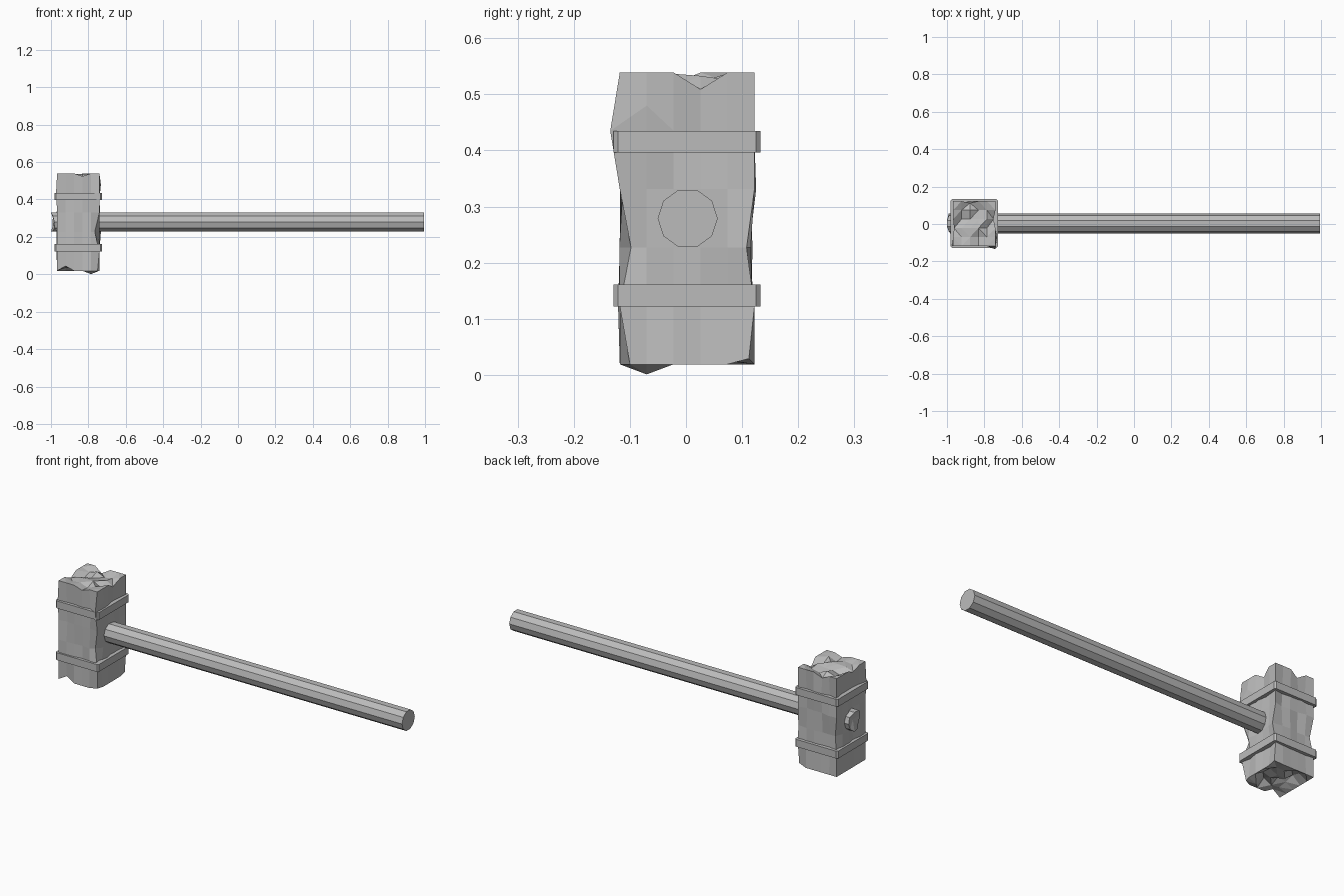
import bpy
import bmesh
import math
import random
from mathutils import Vector

random.seed(7)
if "Cube" in bpy.data.objects:
    bpy.data.objects.remove(bpy.data.objects["Cube"], do_unlink=True)

stone = bpy.data.materials.new("stone_grey")
stone.use_nodes = True
grey = (0.5, 0.5, 0.5, 1)
stone.diffuse_color = grey
stone.node_tree.nodes["Principled BSDF"].inputs["Base Color"].default_value = grey


def finish(name, bm):
    bmesh.ops.recalc_face_normals(bm, faces=bm.faces)
    mesh = bpy.data.meshes.new(name)
    bm.to_mesh(mesh)
    bm.free()
    mesh.materials.append(stone)
    obj = bpy.data.objects.new(name, mesh)
    bpy.context.collection.objects.link(obj)
    return obj


# Rough-hewn head: a 5 x 5 x 5 block with chipped faces and edges
CENTRE = Vector((-0.854, 0.002, 0.279))
HALF = Vector((0.113, 0.12, 0.26))
CHIPS = {  # grid index: offset
    (5, 0, 4): (0.0, -0.017, 0), (5, 0, 2): (-0.025, 0.02, 0),
    (5, 0, 0): (-0.01, 0.018, 0), (5, 5, 2): (0.008, -0.014, 0),
    (5, 5, 0): (0, -0.01, 0.01), (4, 1, 0): (0, 0, -0.018),
    (1, 0, 0): (0, 0.005, 0.025), (5, 1, 4): (0.008, 0, 0.045),
    (5, 3, 5): (-0.01, 0, -0.03), (2, 5, 5): (0, -0.01, -0.025),
    (0, 2, 5): (0.005, 0, -0.02), (3, 0, 5): (0, 0, -0.015),
    (0, 0, 4): (-0.006, 0, 0), (0, 5, 2): (0.015, -0.01, 0),
}
bm = bmesh.new()
bmesh.ops.create_cube(bm, size=2)
bmesh.ops.subdivide_edges(bm, edges=bm.edges[:], cuts=4, use_grid_fill=True)
for v in bm.verts:
    index = tuple(round((c + 1) * 2.5) for c in v.co)
    outer = [a for a in range(3) if index[a] in (0, 5)]
    side = v.co.copy()
    v.co = Vector([CENTRE[a] + side[a] * HALF[a] for a in range(3)])
    if index in CHIPS:
        v.co += Vector(CHIPS[index])
    elif len(outer) == 1:
        axis = outer[0]
        depth = random.uniform(0, 0.04) if axis == 2 else random.uniform(-0.004, 0.012)
        v.co[axis] -= side[axis] * depth
bmesh.ops.triangulate(bm, faces=[f for f in bm.faces if abs(f.normal.z) > 0.5])
finish("hammer_head", bm)


# Handle: ten-sided shaft with a jagged end beyond the head
bm = bmesh.new()
near, far = [], []
for i in range(10):
    a = math.tau * i / 10
    y, z = 0.003 + 0.0535 * math.cos(a), 0.279 + 0.0535 * math.sin(a)
    near.append(bm.verts.new((-1 + (0.0 if i in (2, 3, 8) else random.uniform(0.004, 0.02)), y, z)))
    far.append(bm.verts.new((0.995, y, z)))
tip = bm.verts.new((-0.982, 0.008, 0.283))
for i in range(10):
    j = (i + 1) % 10
    bm.faces.new((near[i], near[j], far[j], far[i]))
    bm.faces.new((near[j], near[i], tip))
bm.faces.new(far)
finish("handle", bm)


# Straps: square rings with narrow chamfered corners
def strap(name, z_low, z_high):
    bm = bmesh.new()
    rings = []
    for grow, z in ((0, z_low), (0, z_high), (-0.025, z_high), (-0.025, z_low)):
        hx, hy, c = 0.126 + grow, 0.131 + grow, 0.008
        corners = [(hx, c - hy), (hx, hy - c), (hx - c, hy), (c - hx, hy),
                   (-hx, hy - c), (-hx, c - hy), (c - hx, -hy), (hx - c, -hy)]
        rings.append([bm.verts.new((CENTRE.x + x, CENTRE.y + y, z)) for x, y in corners])
    for r in range(4):
        a, b = rings[r], rings[(r + 1) % 4]
        for i in range(8):
            j = (i + 1) % 8
            bm.faces.new((a[i], a[j], b[j], b[i]))
    finish(name, bm)


strap("lower_strap", 0.122, 0.161)
strap("upper_strap", 0.396, 0.435)
